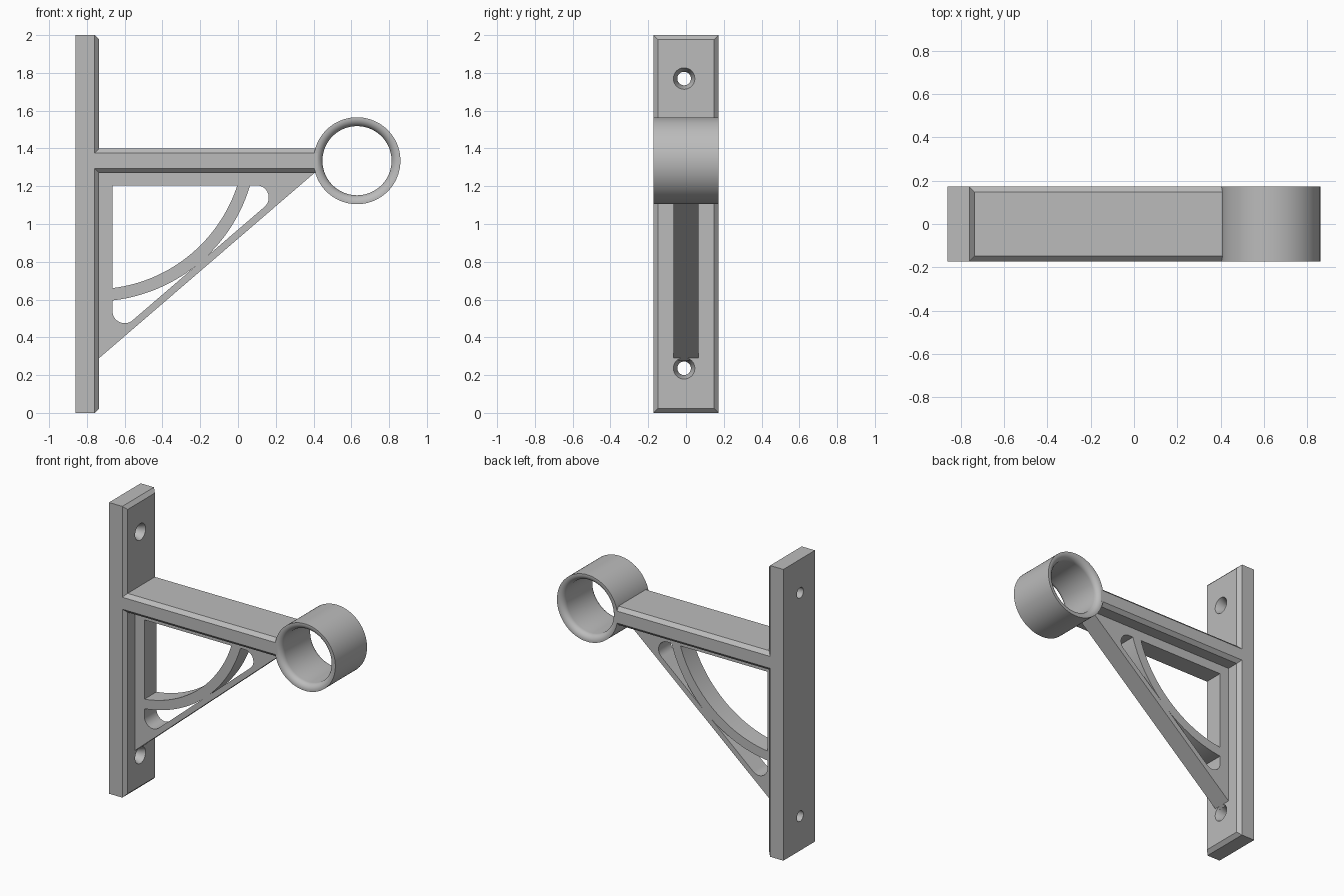
import bpy, bmesh, math
from mathutils import Vector

if "Cube" in bpy.data.objects:
    bpy.data.objects.remove(bpy.data.objects["Cube"], do_unlink=True)

GREY = (0.5, 0.5, 0.5, 1)
mat = bpy.data.materials.new("plain grey")
mat.use_nodes = True
mat.diffuse_color = GREY
mat.node_tree.nodes["Principled BSDF"].inputs["Base Color"].default_value = GREY

HALF = 0.172      # half width of plate, arm and ring
BEVEL = 0.024
FACE_X = -0.735   # front face of the wall plate


def add_object(name, mesh):
    ob = bpy.data.objects.new(name, mesh)
    bpy.context.collection.objects.link(ob)
    mesh.materials.clear()
    mesh.materials.append(mat)
    return ob


def from_bmesh(name, bm):
    bmesh.ops.recalc_face_normals(bm, faces=bm.faces)
    mesh = bpy.data.meshes.new(name)
    bm.to_mesh(mesh)
    bm.free()
    return add_object(name, mesh)


def chamfered_box(name, low, high, pick):
    """Box whose edges chosen by pick(vert_a, vert_b) are chamfered."""
    bm = bmesh.new()
    bmesh.ops.create_cube(bm, size=1)
    for v in bm.verts:
        v.co = [low[i] if v.co[i] < 0 else high[i] for i in range(3)]
    edges = [e for e in bm.edges if pick(e.verts[0].co, e.verts[1].co)]
    bmesh.ops.bevel(bm, geom=edges, offset=BEVEL, segments=1, affect='EDGES')
    return from_bmesh(name, bm)


def lathe(name, profile, centre, axis, out, steps):
    """Spin a closed (radius, along) profile about an axis."""
    axis, out, centre = Vector(axis), Vector(out), Vector(centre)
    bm = bmesh.new()
    verts = [bm.verts.new(centre + out * r + axis * a) for r, a in profile]
    edges = [bm.edges.new((verts[i - 1], verts[i])) for i in range(len(verts))]
    bmesh.ops.spin(bm, geom=verts + edges, cent=centre, axis=axis,
                   angle=math.tau, steps=steps, use_merge=True)
    bmesh.ops.remove_doubles(bm, verts=bm.verts, dist=1e-5)
    return from_bmesh(name, bm)


def arc(cx, cz, r, start, end, n):
    return [(cx + r * math.cos(start + (end - start) * i / n),
             cz + r * math.sin(start + (end - start) * i / n)) for i in range(n + 1)]


# Wall plate, chamfered around its front face
plate = chamfered_box("wall_plate", (-0.86, -HALF, 0), (FACE_X, HALF, 2),
                      lambda a, b: a.x > -0.8 and b.x > -0.8)

# Countersunk screw holes
for z in (0.236, 1.77):
    cutter = lathe("screw_hole_cutter",
                   [(0, -0.2), (0.036, -0.2), (0.036, -0.05), (0.057, 0), (0.057, 0.05), (0, 0.05)],
                   (FACE_X, -0.01, z), (1, 0, 0), (0, 0, 1), 32)
    mod = plate.modifiers.new("screw_hole", 'BOOLEAN')
    mod.operation = 'DIFFERENCE'
    mod.solver = 'EXACT'
    mod.object = cutter
    bpy.context.view_layer.objects.active = plate
    bpy.ops.object.modifier_apply(modifier=mod.name)
    bpy.data.objects.remove(cutter, do_unlink=True)

# Arm, chamfered along its length
arm = chamfered_box("support_arm", (FACE_X - BEVEL, -HALF, 1.27), (0.42, HALF, 1.40),
                    lambda a, b: abs(a.x - b.x) > 0.5)

# Rail ring with rounded inner rims
R_OUT, R_IN, FILLET = 0.23, 0.183, 0.04
rim = [(r, a) for r, a in arc(R_IN + FILLET, HALF - FILLET, FILLET, math.pi / 2, math.pi, 8)]
profile = [(R_OUT, -HALF), (R_OUT, HALF)] + rim + [(r, -a) for r, a in reversed(rim)]
ring = lathe("rail_ring", profile, (0.63, 0, 1.335), (0, 1, 0), (0, 0, 1), 96)

# Brace: triangular web with an arched opening and two teardrops
SLOPE = 0.86
LEFT, TOP = -0.665, 1.205          # inner edges of the frame
CX, CZ, R1, R2 = -0.76, 1.45, 0.795, 0.86   # arch centre and radii
TR = 0.065                         # teardrop rounding


def diagonal(x, lift=0.0):
    return 0.29 + lift + SLOPE * (x - FACE_X)


def arch_angles(r):
    """Angles where the arch meets the frame on the left and at the top."""
    return -math.acos((LEFT - CX) / r), math.asin((TOP - CZ) / r)


LIFT = 0.048
# Angles where the outer arch crosses the inner side of the diagonal
norm = math.atan2(-1, SLOPE)
gap = (CZ - diagonal(CX, LIFT)) / math.hypot(1, SLOPE)
spread = math.acos(min(1, gap / R2))
left1, top1 = arch_angles(R1)
left2, top2 = arch_angles(R2)
rise = TR * math.hypot(1, SLOPE)
upper_x = FACE_X + (TOP - TR - rise - 0.29 - LIFT) / SLOPE
lower_z = diagonal(LEFT + TR, LIFT) + rise

outline = [(-0.75, diagonal(-0.75)), (0.415, diagonal(0.415)), (0.415, 1.29), (-0.75, 1.29)]
opening = [(LEFT, TOP)] + arc(CX, CZ, R1, left1, top1, 32)
upper_tear = (arc(CX, CZ, R2, norm + spread, top2, 12)
              + arc(upper_x, TOP - TR, TR, math.pi / 2, norm, 14))
lower_tear = (arc(CX, CZ, R2, norm - spread, left2, 12)
              + arc(LEFT + TR, lower_z, TR, math.pi, math.tau + norm, 14))

curve = bpy.data.curves.new("brace_outline", 'CURVE')
curve.dimensions = '2D'
curve.fill_mode = 'BOTH'
curve.extrude = 0.066
for pts in (outline, opening, upper_tear, lower_tear):
    spline = curve.splines.new('POLY')
    spline.points.add(len(pts) - 1)
    for p, (x, z) in zip(spline.points, pts):
        p.co = (x, z, 0, 1)
    spline.use_cyclic_u = True
helper = bpy.data.objects.new("brace_helper", curve)
bpy.context.collection.objects.link(helper)
bpy.context.view_layer.update()
mesh = bpy.data.meshes.new_from_object(helper.evaluated_get(bpy.context.evaluated_depsgraph_get()))
bpy.data.objects.remove(helper, do_unlink=True)
bm = bmesh.new()
bm.from_mesh(mesh)
bmesh.ops.remove_doubles(bm, verts=bm.verts, dist=1e-5)
for v in bm.verts:                 # stand the web upright
    v.co = (v.co.x, -v.co.z, v.co.y)
brace = from_bmesh("diagonal_brace", bm)

# Smooth the round surfaces, keep the edges sharp
for ob in (plate, arm, ring, brace):
    bpy.ops.object.select_all(action='DESELECT')
    ob.select_set(True)
    bpy.context.view_layer.objects.active = ob
    bpy.ops.object.shade_smooth_by_angle(angle=math.radians(25))
